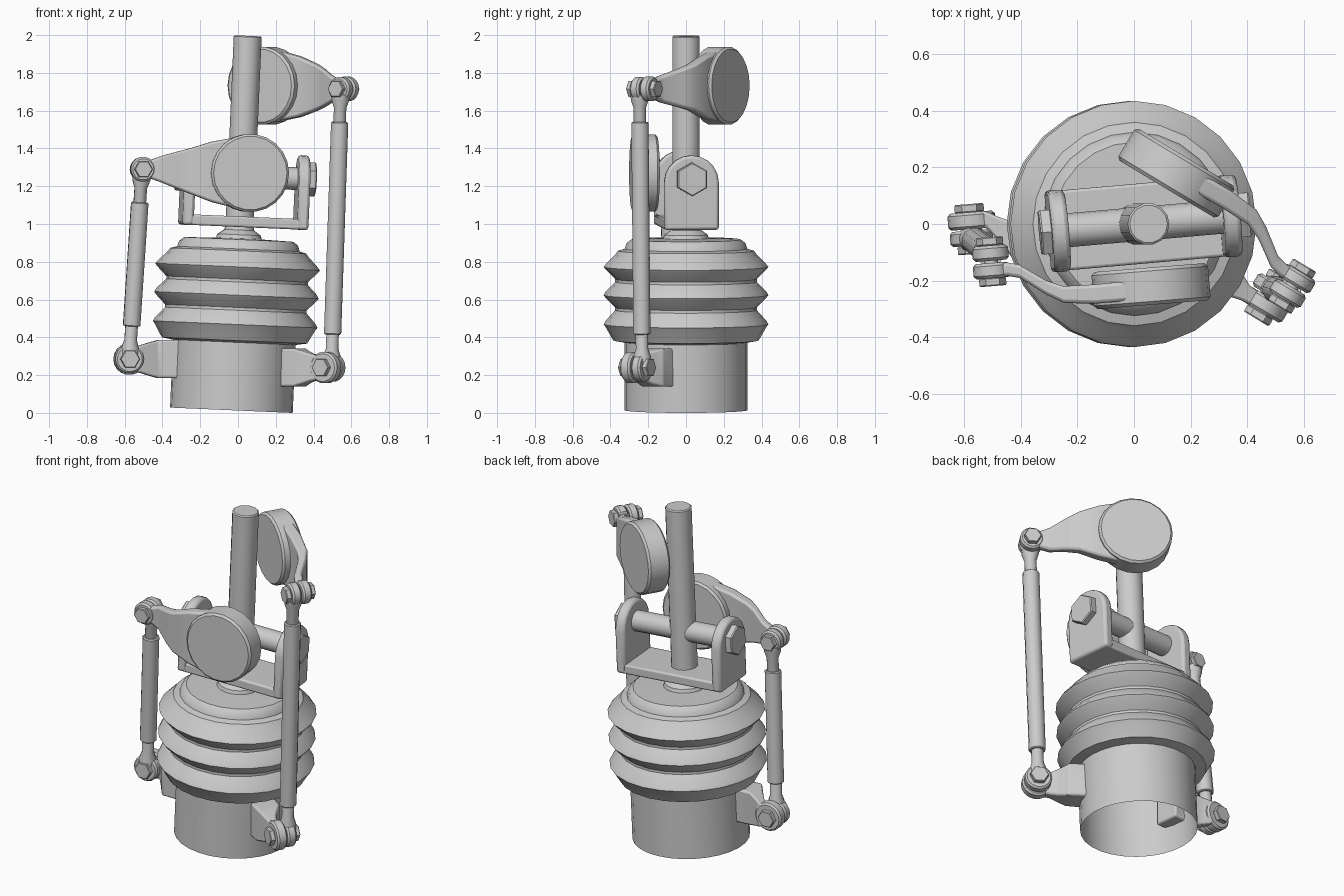
import bpy, bmesh
from math import sin, cos, pi, radians
from mathutils import Matrix, Vector

if "Cube" in bpy.data.objects:
    bpy.data.objects.remove(bpy.data.objects["Cube"])

T = Matrix.Translation


def rot(deg, axis):
    return Matrix.Rotation(radians(deg), 4, axis)


def finish(name, bm, mat, bevel=0):
    bmesh.ops.recalc_face_normals(bm, faces=bm.faces)
    me = bpy.data.meshes.new(name)
    bm.to_mesh(me)
    bm.free()
    ob = bpy.data.objects.new(name, me)
    bpy.context.collection.objects.link(ob)
    ob.matrix_world = mat
    if bevel:
        m = ob.modifiers.new("bevel", 'BEVEL')
        m.width = bevel
        m.segments = 2
        m.limit_method = 'ANGLE'
    return ob


def skin(bm, rings, caps=True):
    """Bridge consecutive rings of points with quads."""
    vs = [[bm.verts.new(p) for p in r] for r in rings]
    n = len(vs[0])
    for a, b in zip(vs, vs[1:]):
        for i in range(n):
            j = (i + 1) % n
            bm.faces.new((a[i], a[j], b[j], b[i]))
    if caps:
        bm.faces.new(vs[0])
        bm.faces.new(vs[-1])


def lathe(name, profile, mat, segs=20, caps=True):
    bm = bmesh.new()
    skin(bm, [[(r * cos(2 * pi * i / segs), r * sin(2 * pi * i / segs), z)
               for i in range(segs)] for r, z in profile], caps)
    return finish(name, bm, mat)


def loft(name, sections, mat, bevel):
    """Rectangular sections: (along, sideways, height, half thickness, half height)."""
    bm = bmesh.new()
    skin(bm, [[(u, v - t, z - h), (u, v + t, z - h), (u, v + t, z + h), (u, v - t, z + h)]
              for u, v, z, t, h in sections])
    return finish(name, bm, mat, bevel)


def disc(name, r, half, mat, segs=18, c=0.01):
    return lathe(name, [(r - c, -half), (r, -half + c), (r, half - c), (r - c, half)], mat, segs)


# Central body, leaning slightly to +x
core = T((-0.035, 0, 0.014)) @ rot(2.5, 'Y')
lathe("base_tube", [(0.325, 0), (0.325, 0.4)], core, 28, caps=False)
lathe("bellows", [(0.325, 0.36), (0.385, 0.37), (0.425, 0.44), (0.436, 0.455), (0.425, 0.475),
                  (0.375, 0.53), (0.375, 0.545), (0.425, 0.595), (0.436, 0.61), (0.425, 0.63),
                  (0.375, 0.68), (0.375, 0.695), (0.425, 0.745), (0.436, 0.76), (0.42, 0.78),
                  (0.375, 0.825), (0.36, 0.845), (0.325, 0.855), (0.315, 0.885), (0.29, 0.905),
                  (0.12, 0.91)], core, 24, caps=False)
lathe("neck", [(0.125, 0.9), (0.115, 0.93), (0.08, 0.955), (0.07, 0.99)], core, 20)
lathe("main_rod", [(0.074, 0.95), (0.074, 1.978), (0.067, 1.984)], core, 14)

# U bracket with cross pin
yoke = core @ rot(5, 'Z') @ T((0.02, 0, 0))
loft("bracket_floor", [(-0.31, 0, 0.999, 0.142, 0.028), (0.31, 0, 0.999, 0.142, 0.028)], yoke, 0.01)
outline = [(-0.145, 0.97), (0.145, 0.97)] + [
    (0.145 * cos(pi * i / 10), 1.22 + 0.145 * sin(pi * i / 10)) for i in range(11)]
along_x = rot(90, 'Y')
for side, label in ((-1, "left"), (1, "right")):
    bm = bmesh.new()
    skin(bm, [[(x, y, z) for y, z in outline] for x in (side * 0.275, side * 0.335)])
    finish(label + "_bracket_plate", bm, yoke, 0.015)
    disc(label + "_pin_nut", 0.09, 0.022, yoke @ T((side * 0.352, 0, 1.24)) @ along_x, 6, 0.006)
disc("cross_pin", 0.06, 0.34, yoke @ T((0, 0, 1.24)) @ along_x, 16)


def bolted_joint(name, p, turn, lo, hi, size):
    """Bolt shank with a hex nut at each end, running sideways through p."""
    f = T(p) @ turn @ rot(-90, 'X')
    disc(name + "_bolt", size * 0.5, (hi - lo) / 2, f @ T((0, 0, (lo + hi) / 2)), 12, 0.003)
    for end, label in ((lo, "inner"), (hi, "outer")):
        disc(name + "_" + label + "_nut", size, 0.015, f @ T((0, 0, end)), 6, 0.004)


def linkage(name, angle, centre, eye_z, link_low, lug_eye):
    turn = rot(angle, 'Z')
    side = rot(-90, 'X')
    out = turn @ Vector((0, 1, 0))
    c = Vector(centre)
    f = T(c) @ turn
    dz = eye_z - c.z

    # Round weight and its cranked, tapering arm
    disc(name + "_weight", 0.207, 0.066, f @ side, 22, 0.012)
    loft(name + "_arm", [(0.05, 0.01, 0, 0.035, 0.192), (0.2, 0.012, dz * 0.3, 0.034, 0.16),
                         (0.31, 0.005, dz * 0.5, 0.03, 0.122), (0.37, -0.025, dz * 0.7, 0.026, 0.102),
                         (0.46, -0.09, dz, 0.024, 0.07), (0.5, -0.1, dz, 0.024, 0.055),
                         (0.557, -0.1, dz, 0.024, 0.04)], f, 0.012)
    arm_eye = f @ Vector((0.557, -0.1, dz))
    disc(name + "_arm_eye", 0.066, 0.027, T(arm_eye) @ turn @ side)

    # Turnbuckle link between arm and lug
    top, low = arm_eye - out * 0.062, Vector(link_low)
    axis = top - low
    n = axis.length
    f2 = T(low) @ axis.to_track_quat('Z', 'Y').to_matrix().to_4x4()
    lathe(name + "_link_shaft", [(0.05, 0.03), (0.048, 0.06), (0.034, 0.1), (0.034, n - 0.1),
                                 (0.048, n - 0.06), (0.05, n - 0.03)], f2, 12)
    lathe(name + "_link_sleeve", [(0.041, 0.175), (0.047, 0.18), (0.047, n - 0.18),
                                  (0.041, n - 0.175)], f2, 12)
    disc(name + "_link_top_eye", 0.064, 0.027, T(top) @ turn @ side)
    disc(name + "_link_low_eye", 0.076, 0.027, T(low) @ turn @ side)

    # Lug that pierces the base tube
    base = Vector((-0.03, 0, lug_eye[2]))
    e = turn.inverted() @ (Vector(lug_eye) - base)
    loft(name + "_lug", [(0.25, 0.035, 0, 0.075, 0.102), (0.4, 0.03, 0, 0.07, 0.1),
                         (0.45, (e.y + 0.02) / 2, 0, 0.045, 0.085), (0.49, e.y, 0, 0.03, 0.072),
                         (e.x, e.y, 0, 0.026, 0.06)], T(base) @ turn, 0.01)
    disc(name + "_lug_eye", 0.084, 0.03, T(lug_eye) @ turn @ side)

    bolted_joint(name + "_top", arm_eye, turn, -0.104, 0.04, 0.048)
    bolted_joint(name + "_low", low, turn, -0.106, 0.042, 0.052)


linkage("front", 184.6, (0.06, -0.22, 1.27), 1.29, (-0.575, -0.05, 0.285), (-0.575, 0.012, 0.285))
linkage("rear", -31, (0.15, 0.18, 1.732), 1.715, (0.495, -0.232, 0.24), (0.463, -0.285, 0.24))

# Smooth shading with crisp edges
for ob in bpy.context.scene.objects:
    ob.select_set(True)
    bpy.context.view_layer.objects.active = ob
bpy.ops.object.shade_smooth_by_angle(angle=radians(35))
